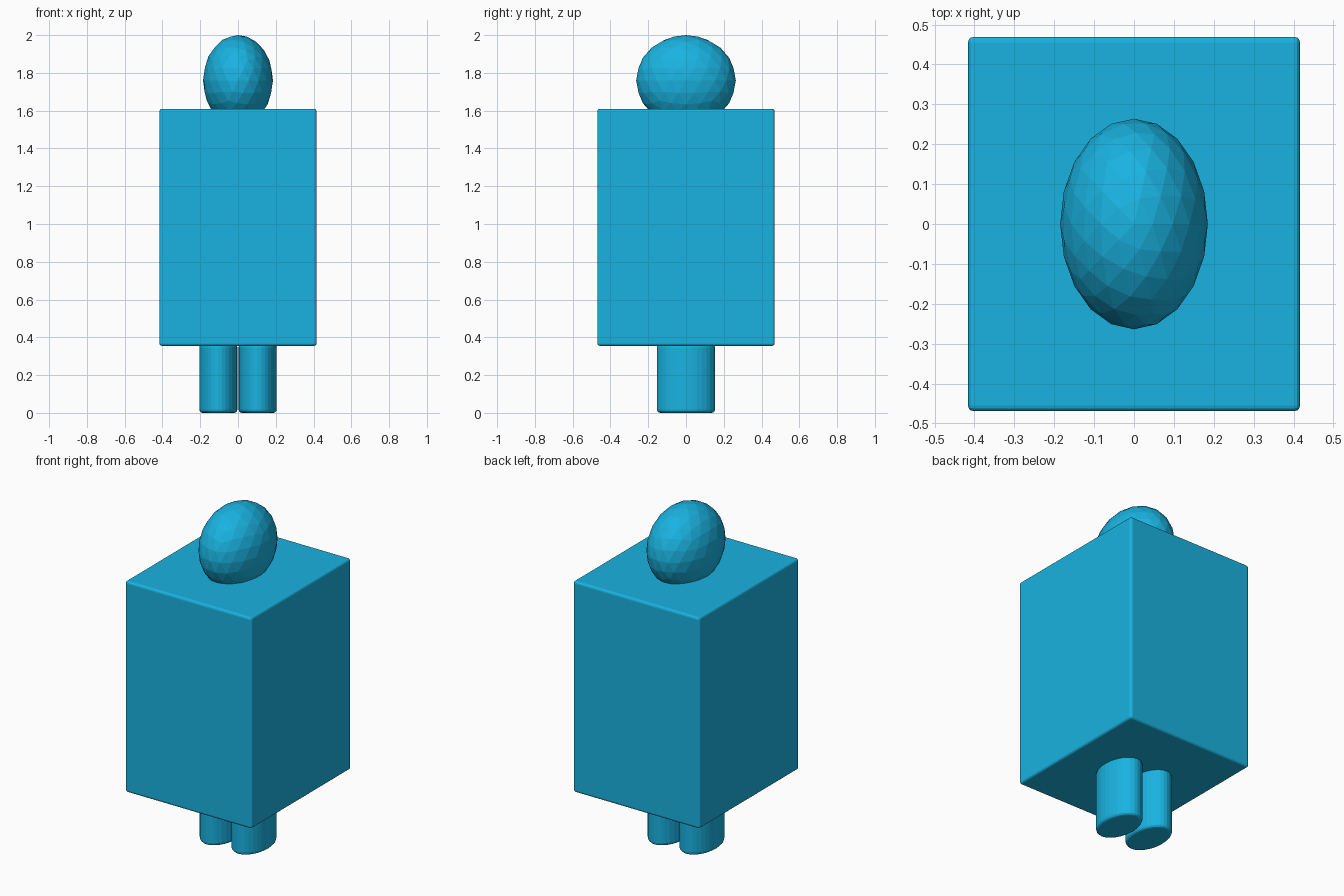
import bpy, bmesh
from mathutils import Matrix, Vector

if "Cube" in bpy.data.objects:
    bpy.data.objects.remove(bpy.data.objects["Cube"])

mat = bpy.data.materials.new("blue")
mat.diffuse_color = (0.01, 0.45, 0.75, 1)
mat.use_nodes = True
mat.node_tree.nodes["Principled BSDF"].inputs["Base Color"].default_value = mat.diffuse_color


def make_object(name, bm):
    mesh = bpy.data.meshes.new(name)
    bm.to_mesh(mesh)
    bm.free()
    obj = bpy.data.objects.new(name, mesh)
    bpy.context.collection.objects.link(obj)
    mesh.materials.append(mat)
    return obj


def add_bevel(obj, width):
    mod = obj.modifiers.new("soft_edges", "BEVEL")
    mod.width = width
    mod.segments = 3
    mod.limit_method = "ANGLE"
    mod.angle_limit = 0.8


def placed(centre, scale):
    return Matrix.Translation(centre) @ Matrix.Diagonal((*scale, 1))


# Boxy body with slightly rounded edges
bm = bmesh.new()
bmesh.ops.create_cube(bm, size=1, matrix=placed((0, 0, 0.982), (0.832, 0.938, 1.255)))
add_bevel(make_object("body", bm), 0.014)

# Faceted oval head, trimmed where it sinks into the body
bm = bmesh.new()
bmesh.ops.create_icosphere(bm, subdivisions=3, radius=1,
                           matrix=placed((0, 0, 1.76), (0.185, 0.264, 0.24)))
bmesh.ops.bisect_plane(bm, geom=bm.verts[:] + bm.edges[:] + bm.faces[:],
                       plane_co=Vector((0, 0, 1.6)), plane_no=Vector((0, 0, 1)),
                       clear_inner=True)
make_object("head", bm)

# Two oval legs with rounded soles
for side, label in ((-1, "left"), (1, "right")):
    bm = bmesh.new()
    bmesh.ops.create_cone(bm, cap_ends=True, segments=32, radius1=1, radius2=1, depth=1,
                          matrix=placed((side * 0.104, 0, 0.182), (0.101, 0.154, 0.364)))
    add_bevel(make_object(label + "_leg", bm), 0.018)
